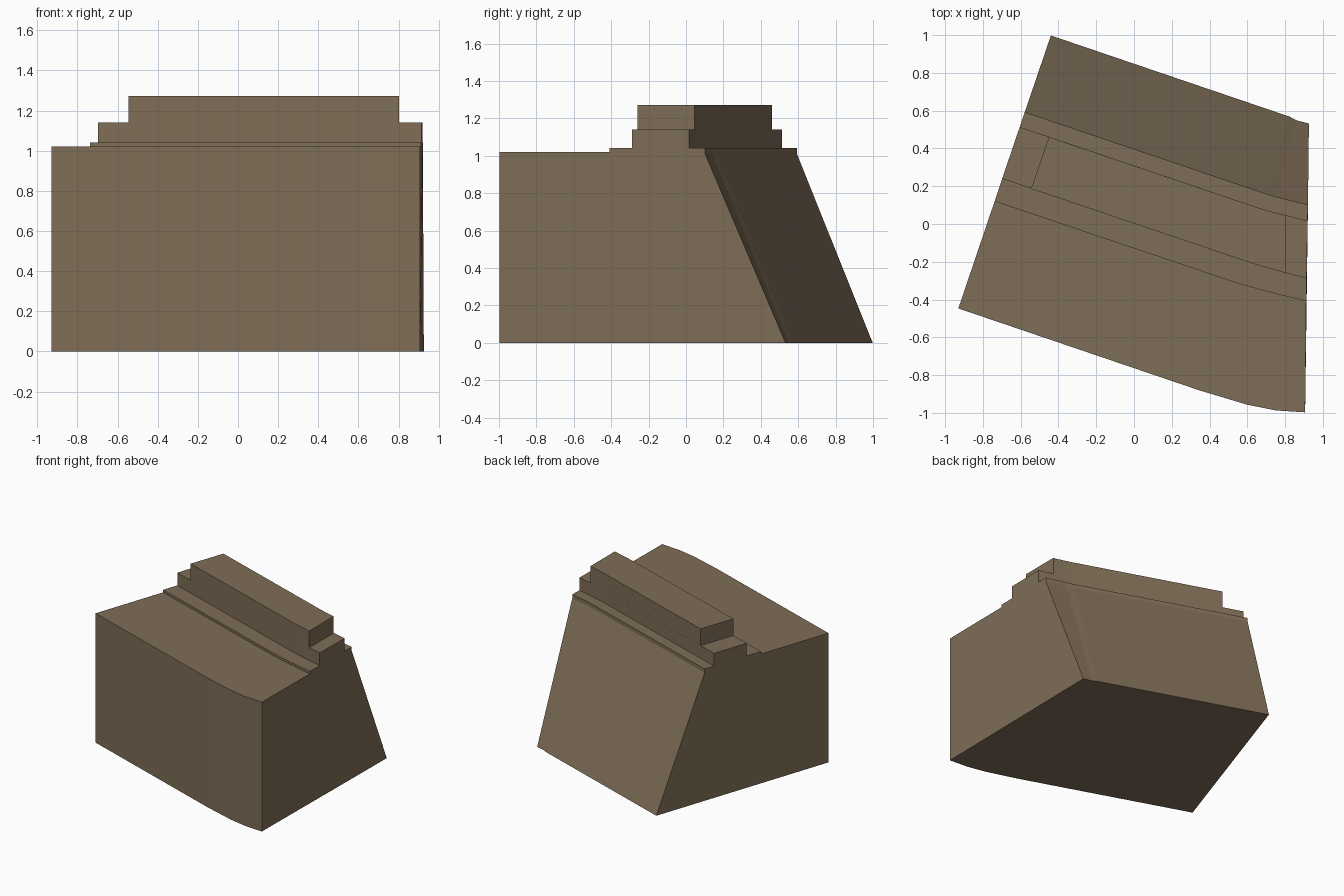
import bpy

if "Cube" in bpy.data.objects:
    bpy.data.objects.remove(bpy.data.objects["Cube"])

mat = bpy.data.materials.new("brown stone")
mat.diffuse_color = (0.212, 0.155, 0.095, 1)
mat.use_nodes = True
mat.node_tree.nodes["Principled BSDF"].inputs["Base Color"].default_value = mat.diffuse_color


def make_object(name, verts, faces):
    mesh = bpy.data.meshes.new(name)
    mesh.from_pydata(verts, [], faces)
    mesh.update()
    mesh.materials.append(mat)
    obj = bpy.data.objects.new(name, mesh)
    bpy.context.collection.objects.link(obj)
    return obj


# Plan lines running from the left end to the right end of the block
front = [(-0.93, -0.447), (0.35, -0.882), (0.60, -0.957), (0.75, -0.987), (0.906, -0.997)]
step = [(-0.738, 0.12), (0.53, -0.308), (0.64, -0.34), (0.76, -0.372), (0.912, -0.408)]
ledge_front = [(-0.698, 0.24), (0.60, -0.20), (0.68, -0.225), (0.80, -0.258), (0.914, -0.288)]
ledge_back = [(-0.605, 0.514), (0.67, 0.082), (0.74, 0.062), (0.80, 0.047), (0.919, 0.016)]
rim = [(-0.578, 0.593), (0.70, 0.16), (0.76, 0.142), (0.82, 0.127), (0.921, 0.102)]
back = [(-0.44, 0.998), (0.825, 0.568), (0.86, 0.549), (0.89, 0.541), (0.926, 0.532)]

# Block: loft through the plan lines at their heights, with flat end caps
rails = [(front, 0), (front, 1.02), (step, 1.02), (step, 1.04),
         (ledge_front, 1.04), (ledge_front, 1.14), (ledge_back, 1.14),
         (ledge_back, 1.04), (rim, 1.04), (rim, 1.01), (back, 0)]
n, m = len(rails), len(front)
verts = [(x, y, z) for line, z in rails for x, y in line]
faces = []
for r in range(n):
    a, b = r * m, ((r + 1) % n) * m
    faces += [(a + i, a + i + 1, b + i + 1, b + i) for i in range(m - 1)]
faces.append(tuple(r * m for r in range(n)))
faces.append(tuple(r * m + m - 1 for r in reversed(range(n))))
make_object("sloped_block", verts, faces)

# Top ridge: straight prism standing on the ledge
plan = [(-0.545, 0.187), (0.60, -0.20), (0.68, -0.225), (0.803, -0.259),
        (0.803, 0.046), (0.74, 0.062), (0.67, 0.082), (-0.45, 0.461)]
k = len(plan)
verts = [(x, y, z) for z in (1.14, 1.272) for x, y in plan]
faces = [(i, (i + 1) % k, (i + 1) % k + k, i + k) for i in range(k)]
faces += [tuple(range(k, 2 * k)), tuple(reversed(range(k)))]
make_object("top_ridge", verts, faces)
